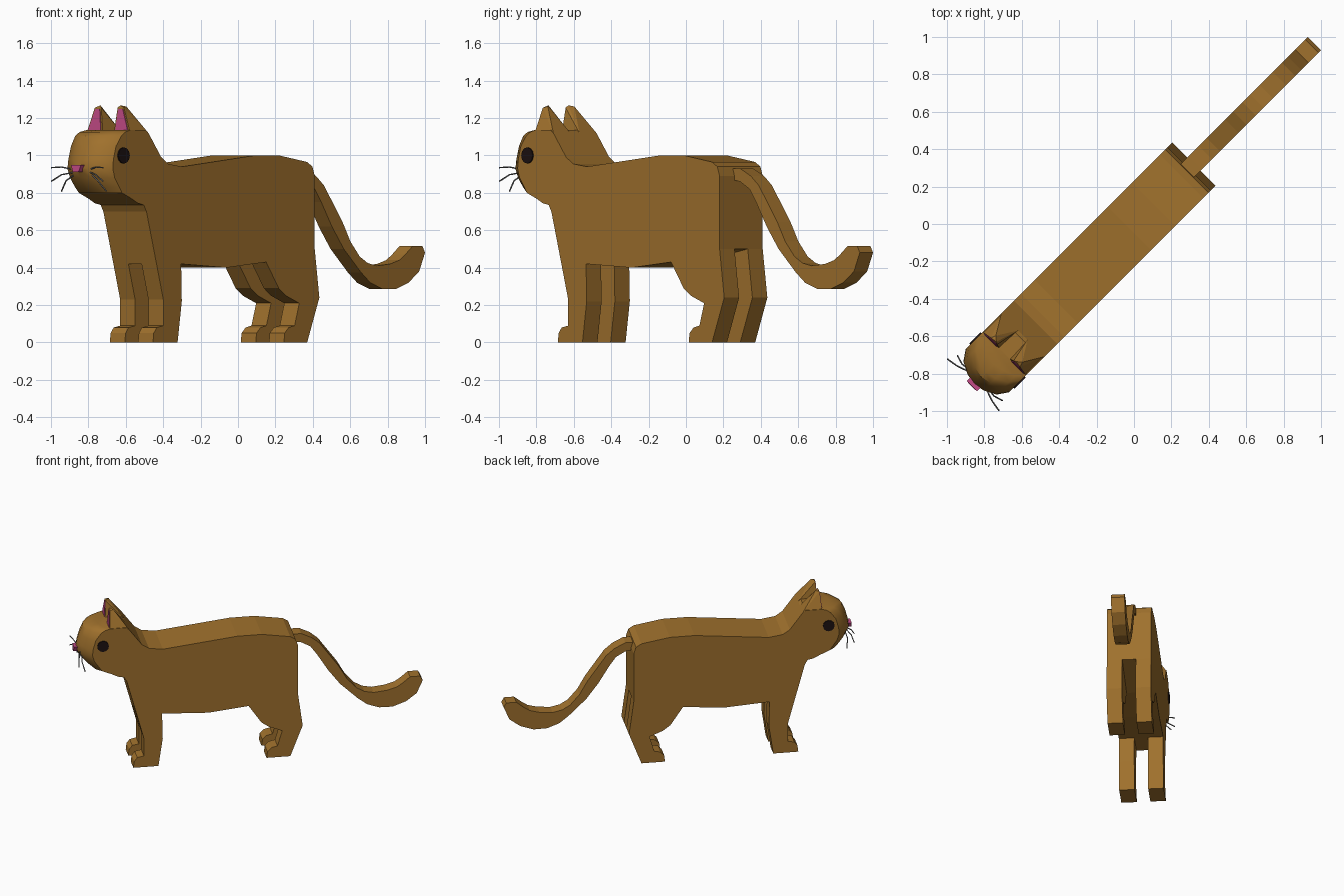
import bpy, bmesh
from math import sqrt, cos, sin, pi
from mathutils import Vector

if "Cube" in bpy.data.objects:
    bpy.data.objects.remove(bpy.data.objects["Cube"])

W = 0.163   # half width of the animal
S = 0.05    # half width of tail and of the gap between legs


def world(u, v, z):
    """u runs nose to tail along the diagonal, v across the body."""
    return Vector(((u + v) / sqrt(2), (u - v) / sqrt(2), z))


def material(name, rgb):
    m = bpy.data.materials.new(name)
    m.diffuse_color = (*rgb, 1)
    m.use_nodes = True
    m.node_tree.nodes["Principled BSDF"].inputs["Base Color"].default_value = m.diffuse_color
    return m


FUR = material("fur", (0.35, 0.165, 0.026))
PINK = material("pink", (0.55, 0.07, 0.24))
BLACK = material("black", (0.012, 0.006, 0.006))
GREY = material("grey", (0.16, 0.16, 0.16))


def finish(bm, name, mat, smooth=False):
    bmesh.ops.recalc_face_normals(bm, faces=bm.faces)
    me = bpy.data.meshes.new(name)
    bm.to_mesh(me)
    bm.free()
    me.materials.append(mat)
    ob = bpy.data.objects.new(name, me)
    bpy.context.collection.objects.link(ob)
    if smooth:
        bpy.ops.object.select_all(action='DESELECT')
        ob.select_set(True)
        bpy.context.view_layer.objects.active = ob
        bpy.ops.object.shade_smooth_by_angle(angle=0.6)
    return ob


def slab(name, profile, v0, v1, mat=FUR):
    """Side profile (u, z) extruded across from v0 to v1."""
    bm = bmesh.new()
    a = [bm.verts.new(world(u, v0, z)) for u, z in profile]
    b = [bm.verts.new(world(u, v1, z)) for u, z in profile]
    bm.faces.new(a)
    bm.faces.new(b)
    n = len(a)
    for i in range(n):
        j = (i + 1) % n
        bm.faces.new((a[i], a[j], b[j], b[i]))
    return finish(bm, name, mat)


def hull(name, pts, mat):
    bm = bmesh.new()
    for p in pts:
        bm.verts.new(world(*p))
    bmesh.ops.convex_hull(bm, input=bm.verts)
    return finish(bm, name, mat)


# face rows: height, u at the cheeks, u at the front
face = [(0.80, -1.04, -1.11), (0.83, -1.06, -1.145), (0.88, -1.095, -1.185),
        (0.93, -1.11, -1.21), (0.98, -1.105, -1.2), (1.05, -1.085, -1.18),
        (1.105, -1.045, -1.155), (1.125, -1.015, -1.12), (1.135, -0.98, -1.06)]

# torso, neck and back of the head
torso = [(-0.593, 0.42), (-0.25, 0.40), (0.05, 0.43), (0.417, 0.50),
         (0.417, 0.89), (0.40, 0.94), (0.36, 0.965), (0.148, 1.0),
         (-0.035, 1.0), (-0.587, 0.94), (-0.69, 0.955), (-0.743, 0.99),
         (-0.84, 1.12), (-0.86, 1.135)]
torso += [(c, z) for z, c, f in reversed(face)]
torso += [(-0.97, 0.77), (-0.92, 0.745), (-0.875, 0.735), (-0.855, 0.70),
          (-0.779, 0.42)]
slab("body", torso, -W, W)

# rounded face lofted forward from the cheeks
bm = bmesh.new()
rows = []
for z, c, f in face:
    m = c + (f - c) * 0.55
    outline = [(c, W), (m, 0.125), (f + 0.012, 0.06), (f, 0.0)]
    outline += [(u, -v) for u, v in reversed(outline[:-1])]
    rows.append([bm.verts.new(world(u, v, z)) for u, v in outline])
for lo, hi in zip(rows, rows[1:]):
    for i in range(len(lo) - 1):
        bm.faces.new((lo[i], lo[i + 1], hi[i + 1], hi[i]))
bm.faces.new(rows[0])
bm.faces.new(rows[-1])
finish(bm, "face", FUR, True)

# legs with stepped paws
front_leg = [(-0.593, 0.42), (-0.588, 0.22), (-0.62, 0.0), (-0.806, 0.0),
             (-0.80, 0.05), (-0.777, 0.08), (-0.728, 0.09), (-0.728, 0.23),
             (-0.779, 0.42)]
back_leg = [(0.05, 0.43), (0.145, 0.29), (0.20, 0.25), (0.30, 0.21),
            (0.265, 0.09), (0.22, 0.08), (0.19, 0.05), (0.184, 0.0),
            (0.36, 0.0), (0.452, 0.24), (0.417, 0.50)]

# tail
slab("tail", [(0.40, 0.93), (0.46, 0.93), (0.54, 0.89), (0.60, 0.84),
              (0.74, 0.645), (0.80, 0.54), (0.87, 0.46), (0.93, 0.425),
              (1.0, 0.41), (1.10, 0.42), (1.17, 0.44), (1.215, 0.47),
              (1.27, 0.515), (1.345, 0.515), (1.364, 0.48), (1.32, 0.38),
              (1.24, 0.32), (1.14, 0.285), (1.04, 0.287), (0.95, 0.32),
              (0.88, 0.375), (0.75, 0.50), (0.66, 0.62), (0.58, 0.75),
              (0.53, 0.82), (0.46, 0.86), (0.40, 0.87)], -S, S)

# nose
hull("nose", [(u, v, z) for u, w, z in
              [(-1.225, 0.038, 0.95), (-1.228, 0.022, 0.912), (-1.18, 0.038, 0.95),
               (-1.18, 0.022, 0.912)] for v in (-w, w)], PINK)

# paired parts
for s, side in ((1, "right"), (-1, "left")):
    slab("front_leg_" + side, front_leg, s * S, s * W)
    slab("back_leg_" + side, back_leg, s * S, s * W)

    # ear with pink inside
    hull("ear_" + side, [(u, s * v, z) for u, v, z in
         [(-0.98, 0.042, 1.125), (-0.98, W, 1.125), (-0.972, 0.062, 1.255),
          (-0.972, 0.11, 1.255), (-0.965, 0.075, 1.268), (-0.945, 0.10, 1.262),
          (-0.84, W, 1.12), (-0.84, 0.035, 1.12)]], FUR)
    hull("inner_ear_" + side, [(u + d, s * v, z) for u, v, z in
         [(-0.984, 0.055, 1.137), (-0.984, 0.148, 1.137),
          (-0.976, 0.104, 1.248), (-0.976, 0.07, 1.248)] for d in (0, 0.004)], PINK)

    # round eye set in the side of the head
    ring = [(-1.032 + 0.043 * cos(k * pi / 6), 1.0 + 0.043 * sin(k * pi / 6))
            for k in range(12)]
    slab("eye_" + side, ring, s * (W - 0.01), s * (W + 0.008), BLACK)

    # whiskers
    cu = bpy.data.curves.new("whiskers_" + side, 'CURVE')
    cu.dimensions = '3D'
    cu.bevel_depth = 0.004
    cu.bevel_resolution = 1
    for base, mid, tip in (((-1.18, 0.06, 0.925), (-1.205, 0.13, 0.938), (-1.216, 0.195, 0.935)),
                           ((-1.18, 0.06, 0.91), (-1.205, 0.13, 0.897), (-1.216, 0.195, 0.862)),
                           ((-1.17, 0.06, 0.90), (-1.18, 0.12, 0.865), (-1.165, 0.17, 0.808))):
        sp = cu.splines.new('POLY')
        sp.points.add(2)
        for p, (u, v, z) in zip(sp.points, (base, mid, tip)):
            p.co = (*world(u, s * v, z), 1)
    cu.materials.append(GREY)
    bpy.context.collection.objects.link(bpy.data.objects.new("whiskers_" + side, cu))
